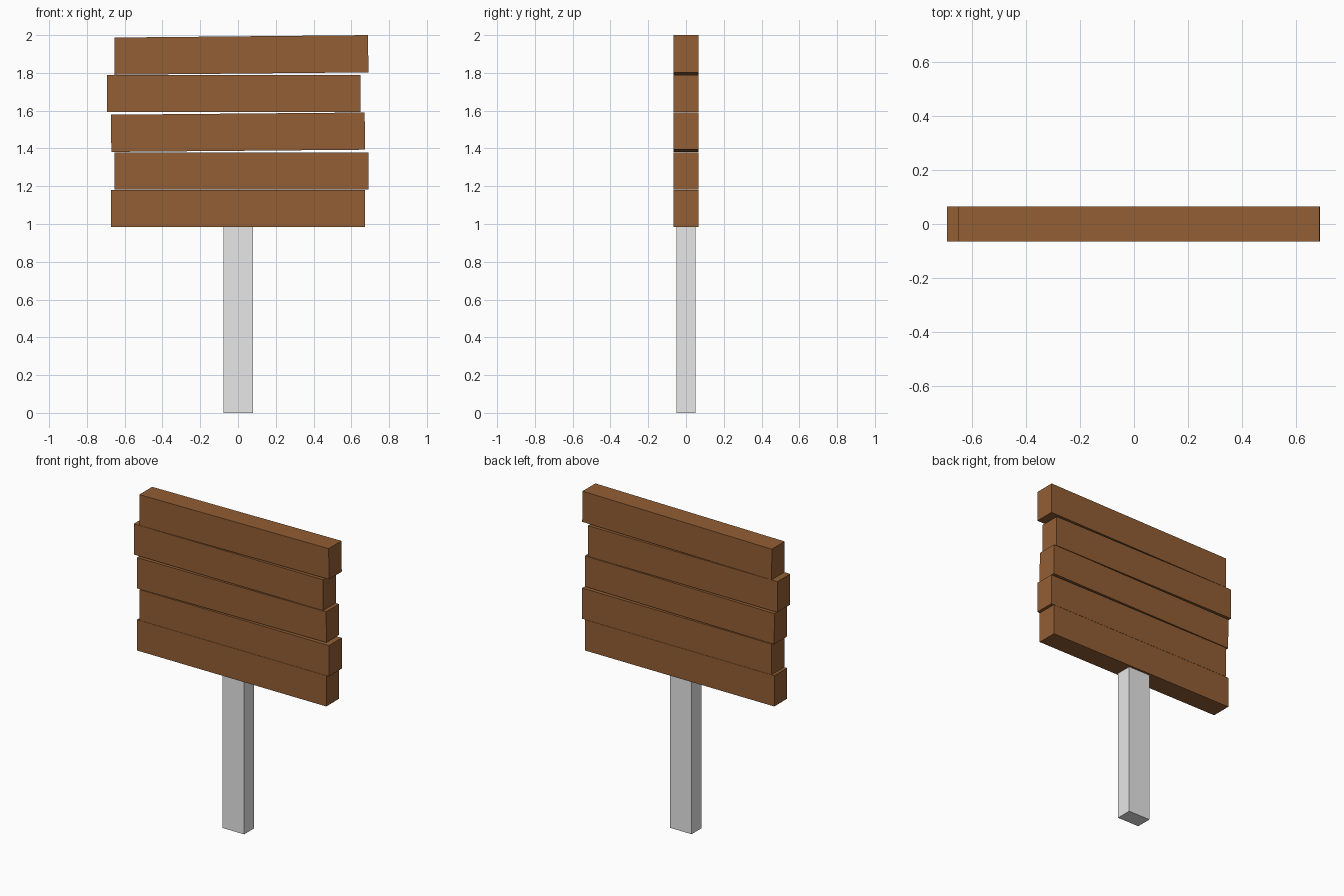
import bpy
import math

if "Cube" in bpy.data.objects:
    bpy.data.objects.remove(bpy.data.objects["Cube"])


def material(name, rgb):
    m = bpy.data.materials.new(name)
    m.diffuse_color = (*rgb, 1)
    m.use_nodes = True
    m.node_tree.nodes["Principled BSDF"].inputs["Base Color"].default_value = m.diffuse_color
    return m


wood = material("brown_wood", (0.287, 0.113, 0.035))
grey = material("light_grey", (0.8, 0.8, 0.8))


def box(name, centre, size, mat, tilt=0.0):
    bpy.ops.mesh.primitive_cube_add(size=1, location=centre,
                                    rotation=(0, -math.radians(tilt), 0))
    o = bpy.context.object
    o.name = name
    o.scale = size
    o.data.materials.append(mat)
    return o


# Post, running from the ground up to the boards
box("post", (0.002, 0, 0.495), (0.155, 0.102, 0.99), grey)

# Planks, bottom to top: x centre, z centre, tilt in degrees
planks = [(0.0, 1.082, 0), (0.019, 1.280, 0), (0.0, 1.486, 0.5),
          (-0.022, 1.691, 0), (0.018, 1.895, 0.55)]
for i, (x, z, tilt) in enumerate(planks, 1):
    box(f"plank_{i}", (x, 0, z), (1.343, 0.13, 0.197), wood, tilt)
